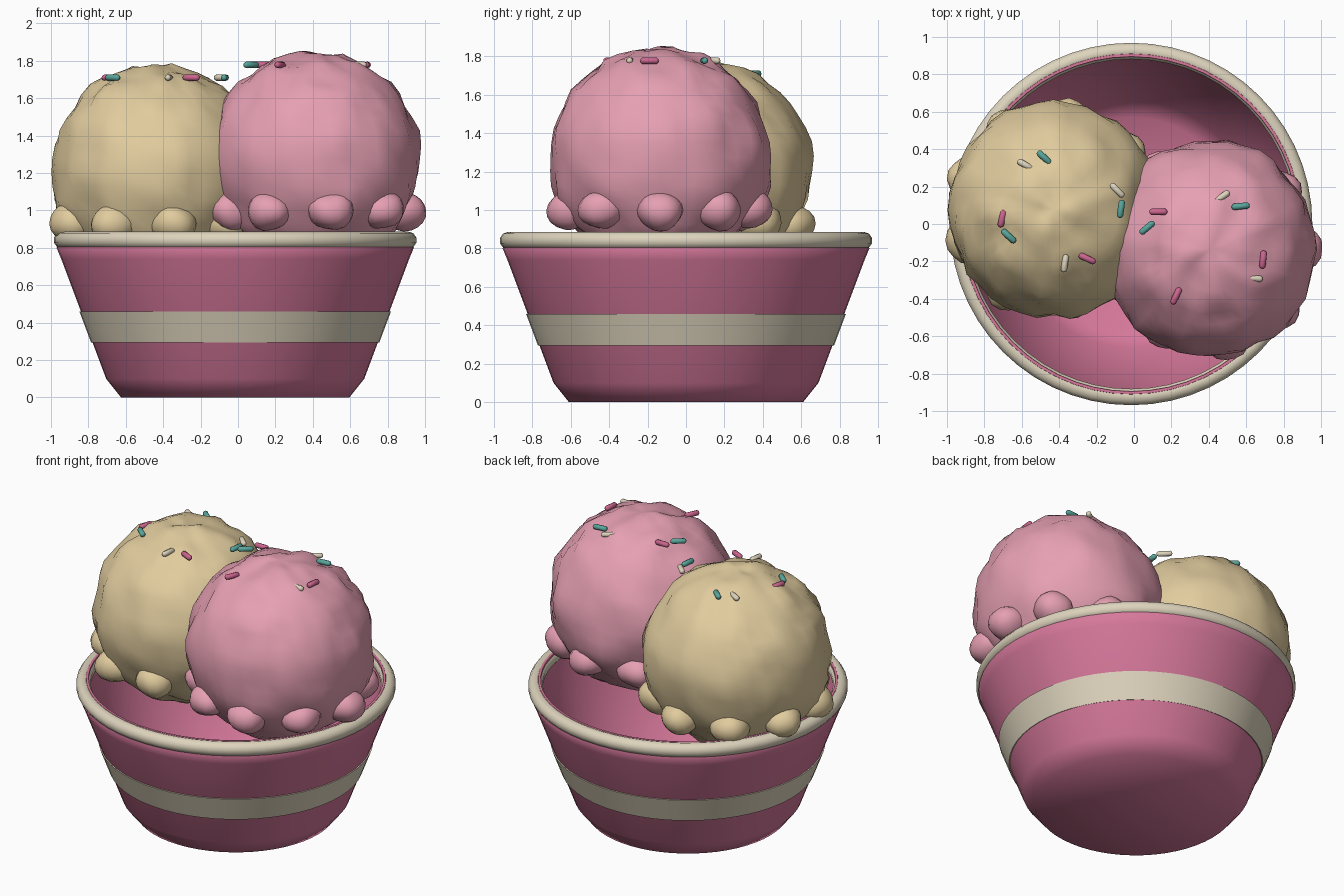
import bpy, bmesh, math
from mathutils import Vector, Matrix, noise

cube = bpy.data.objects.get("Cube")
if cube:
    bpy.data.objects.remove(cube, do_unlink=True)


def material(name, rgb):
    m = bpy.data.materials.new(name)
    m.use_nodes = True
    m.diffuse_color = (*rgb, 1)
    m.node_tree.nodes["Principled BSDF"].inputs["Base Color"].default_value = (*rgb, 1)
    return m


BOWL = material("bowl pink", (0.68, 0.19, 0.33))
TRIM = material("trim cream", (0.73, 0.66, 0.51))
PINK = material("strawberry", (0.79, 0.35, 0.45))
VANILLA = material("vanilla", (0.75, 0.60, 0.34))
ROSE = material("sprinkle rose", (0.60, 0.13, 0.27))
TEAL = material("sprinkle teal", (0.10, 0.38, 0.33))

BOWL_X = -0.015


def finish(name, bm, mat, location=(0, 0, 0), angle=60):
    bmesh.ops.recalc_face_normals(bm, faces=bm.faces)
    mesh = bpy.data.meshes.new(name)
    bm.to_mesh(mesh)
    bm.free()
    mesh.materials.append(mat)
    obj = bpy.data.objects.new(name, mesh)
    obj.location = location
    bpy.context.collection.objects.link(obj)
    bpy.ops.object.select_all(action='DESELECT')
    obj.select_set(True)
    bpy.context.view_layer.objects.active = obj
    bpy.ops.object.shade_smooth_by_angle(angle=math.radians(angle))
    return obj


def lathe(name, profile, mat, closed=False, steps=56):
    """Spin a (radius, height) profile around the bowl axis."""
    bm = bmesh.new()
    verts = [bm.verts.new((r, 0, z)) for r, z in profile]
    edges = [bm.edges.new(pair) for pair in zip(verts, verts[1:])]
    if closed:
        edges.append(bm.edges.new((verts[-1], verts[0])))
    bmesh.ops.spin(bm, geom=verts + edges, cent=(0, 0, 0), axis=(0, 0, 1),
                   angle=math.tau, steps=steps)
    bmesh.ops.remove_doubles(bm, verts=bm.verts, dist=0.0001)
    return finish(name, bm, mat, (BOWL_X, 0, 0))


def lump(name, centre, size, mat, bump, segments, rings):
    """Sphere roughened with noise that is stretched vertically."""
    bm = bmesh.new()
    bmesh.ops.create_uvsphere(bm, u_segments=segments, v_segments=rings, radius=1)
    centre = Vector(centre)
    for v in bm.verts:
        direction = v.co.copy()
        v.co = Vector([a * b for a, b in zip(v.co, size)])
        p = v.co + centre
        v.co += direction * bump * noise.noise(Vector((p.x * 8, p.y * 8, p.z * 5)))
    return finish(name, bm, mat, centre, 80)


# Bowl: outer wall, lip and hollow inside
lathe("bowl", [(0, 0), (0.61, 0), (0.69, 0.1), (0.93, 0.74), (0.955, 0.8),
               (0.91, 0.884), (0.895, 0.884), (0.88, 0.76), (0.66, 0.17),
               (0.57, 0.09), (0, 0.08)], BOWL)

# Painted band around the wall
lathe("bowl_band", [(0.76, 0.3), (0.771, 0.295), (0.833, 0.46), (0.82, 0.46)], TRIM)

# Rounded rim
rim_profile = [(0.925 + 0.046 * math.cos(math.tau * (i + 0.5) / 10),
                0.841 + 0.046 * math.sin(math.tau * (i + 0.5) / 10)) for i in range(10)]
lathe("bowl_rim", rim_profile, TRIM, closed=True)

# Scoops, each with a ring of small drips around its foot
for flavour, mat, centre, bead_z in (
        ("strawberry", PINK, (0.41, -0.135, 1.275), 1.0),
        ("vanilla", VANILLA, (-0.43, 0.075, 1.205), 0.93)):
    lump(flavour + "_scoop", centre, (0.565, 0.58, 0.57), mat, 0.035, 40, 24)
    for i in range(9):
        a = math.radians(40 * i)
        place = (centre[0] + 0.475 * math.cos(a), centre[1] + 0.475 * math.sin(a), bead_z)
        lump(f"{flavour}_drip_{i + 1}", place, (0.122, 0.122, 0.103), mat, 0.02, 16, 10)


def sprinkle(index, x, y, z, degrees, mat):
    bm = bmesh.new()
    bmesh.ops.create_uvsphere(bm, u_segments=8, v_segments=5, radius=0.018)
    for v in bm.verts:
        v.co.z += math.copysign(0.031, v.co.z)
    turn = Matrix.Rotation(math.radians(degrees), 4, 'Z') @ Matrix.Rotation(math.pi / 2, 4, 'Y')
    bmesh.ops.transform(bm, matrix=turn, verts=bm.verts)
    finish(f"sprinkle_{index}", bm, mat, (x, y, z))


# Sprinkles lie flat near the top of each scoop
vanilla_sprinkles = [
    (-0.58, 0.315, -30, TRIM), (-0.48, 0.355, -42, TEAL), (-0.09, 0.18, -45, TRIM),
    (-0.07, 0.08, 82, TEAL), (-0.705, 0.03, 78, ROSE), (-0.67, -0.065, -42, TEAL),
    (-0.37, -0.21, 82, TRIM), (-0.25, -0.185, -25, ROSE)]
strawberry_sprinkles = [
    (0.13, 0.065, 0, ROSE), (0.07, -0.02, 40, TEAL), (0.47, 0.145, 35, TRIM),
    (0.57, 0.095, 6, TEAL), (0.69, -0.19, 84, ROSE), (0.64, -0.29, -6, TRIM),
    (0.225, -0.385, 65, ROSE)]
count = 0
for group, height in ((vanilla_sprinkles, 1.71), (strawberry_sprinkles, 1.778)):
    for x, y, degrees, mat in group:
        count += 1
        sprinkle(count, x, y, height, degrees, mat)
